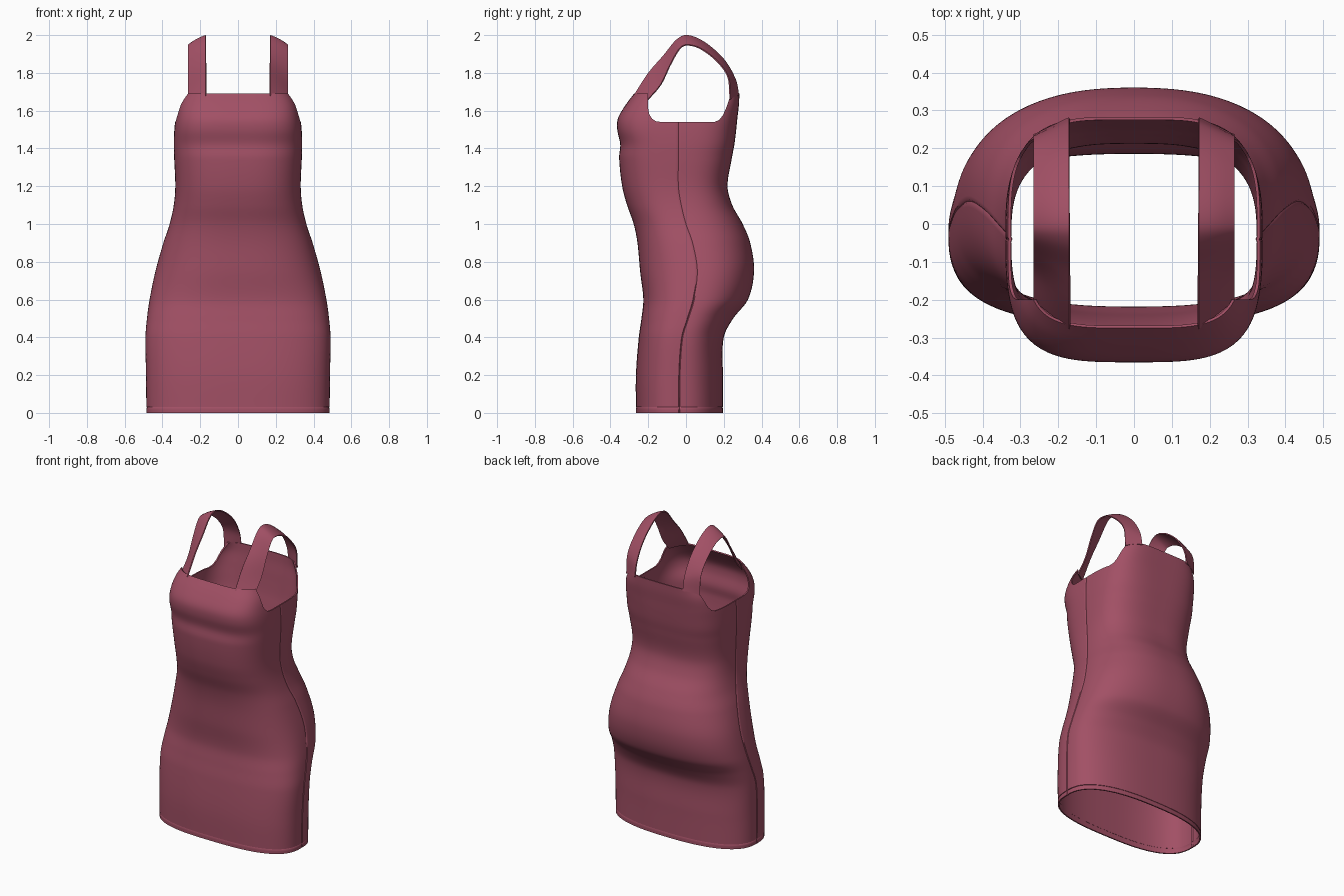
import bpy, bmesh, math

if "Cube" in bpy.data.objects:
    bpy.data.objects.remove(bpy.data.objects["Cube"])

cloth = bpy.data.materials.new("rose_cloth")
cloth.use_nodes = True
ROSE = (0.36, 0.08, 0.13, 1)
cloth.diffuse_color = ROSE
cloth.node_tree.nodes["Principled BSDF"].inputs["Base Color"].default_value = ROSE

# Body sections: height, half width, front y, back y, side seam y,
# front squareness, back squareness
SECTIONS = [
    (0, .485, -.265, .195, -.035, 2.8, 2.5),
    (.2, .487, -.265, .195, -.035, 2.8, 2.5),
    (.4, .49, -.25, .2, -.02, 2.8, 2.5),
    (.5, .482, -.236, .25, .01, 2.8, 2.4),
    (.6, .468, -.226, .328, .04, 2.7, 2.4),
    (.75, .437, -.243, .36, .06, 2.6, 2.4),
    (.9, .395, -.257, .34, .035, 2.6, 2.4),
    (1, .362, -.277, .3, 0, 2.6, 2.5),
    (1.1, .34, -.312, .245, -.025, 2.7, 2.7),
    (1.2, .332, -.338, .22, -.04, 2.8, 2.9),
    (1.35, .338, -.354, .243, -.04, 3, 3.1),
    (1.42, .34, -.348, .256, -.04, 3.2, 3.3),
    (1.5, .337, -.364, .266, -.04, 3.5, 3.5),
    (1.56, .33, -.36, .272, -.04, 3.6, 3.8),
    (1.63, .313, -.32, .28, -.04, 3.8, 4.2),
    (1.69, .282, -.275, .283, -.04, 4, 4.5),
]


def hermite(keys, t):
    """Smooth interpolation of rows whose first entry is the parameter."""
    last = len(keys) - 1
    i = max(k for k in range(last) if keys[k][0] <= t or k == 0)
    p, q = keys[i], keys[i + 1]
    before, after = keys[max(i - 1, 0)], keys[min(i + 2, last)]
    h = q[0] - p[0]
    s = (t - p[0]) / h
    out = []
    for j in range(1, len(p)):
        m0 = (q[j] - before[j]) / (q[0] - before[0]) * h
        m1 = (after[j] - p[j]) / (after[0] - p[0]) * h
        d = q[j] - p[j]
        out.append(p[j] + s * (m0 + s * (3 * d - 2 * m0 - m1 + s * (m0 + m1 - 2 * d))))
    return out


def body_point(angle, z, groove):
    width, front, back, seam, n_front, n_back = hermite(SECTIONS, z)
    c, s = math.cos(angle), math.sin(angle)
    n = n_back if s > 0 else n_front
    depth = back - seam if s > 0 else seam - front
    r = (abs(c) ** n + abs(s) ** n) ** (-1 / n) * (1 - groove)
    return (width * r * c, seam + depth * r * s, z)


def make_object(name, rows, closed):
    """Skin a grid of points into a mesh object."""
    bm = bmesh.new()
    grid = [[bm.verts.new(p) for p in row] for row in rows]
    for low, high in zip(grid, grid[1:]):
        count = len(low)
        for i in range(count if closed else count - 1):
            j = (i + 1) % count
            bm.faces.new((low[i], low[j], high[j], high[i]))
    mesh = bpy.data.meshes.new(name)
    bm.to_mesh(mesh)
    bm.free()
    mesh.materials.append(cloth)
    obj = bpy.data.objects.new(name, mesh)
    bpy.context.collection.objects.link(obj)
    return obj


def finish(obj):
    """Apply the modifiers and smooth the cloth, keeping its edges sharp."""
    bpy.ops.object.select_all(action="DESELECT")
    obj.select_set(True)
    bpy.context.view_layer.objects.active = obj
    for mod in list(obj.modifiers):
        bpy.ops.object.modifier_apply(modifier=mod.name)
    bpy.ops.object.shade_smooth_by_angle(angle=math.radians(40))


def thicken(obj, thickness):
    mod = obj.modifiers.new("thickness", "SOLIDIFY")
    mod.thickness = thickness
    mod.offset = -1


# Dress body, with shallow grooves for the hem stitch and side seams
TOP, HEM, COLS, ROWS = 1.69, .03, 128, 110
heights = sorted([TOP * i / ROWS for i in range(ROWS + 1)] + [HEM - .005, HEM, HEM + .005])
angles = [math.tau * i / COLS for i in range(COLS)]
for side in (0, math.pi):
    angles += [(side + d) % math.tau for d in (-.015, .015)]
angles.sort()
rows = []
for z in heights:
    row = []
    for a in angles:
        is_seam = abs(math.sin(a)) < .001
        row.append(body_point(a, z, .008 if is_seam or z == HEM else 0))
    rows.append(row)
body = make_object("dress_body", rows, True)
thicken(body, .008)

# Armholes, cut straight through from side to side
ARMHOLE = [(-.2, 1.8), (-.2, 1.61), (-.194, 1.58), (-.18, 1.558), (-.16, 1.544),
           (-.13, 1.54), (.15, 1.54), (.175, 1.55), (.195, 1.575),
           (.215, 1.62), (.235, 1.68), (.235, 1.8)]
bm = bmesh.new()
face = bm.faces.new([bm.verts.new((-1, y, z)) for y, z in ARMHOLE])
ext = bmesh.ops.extrude_face_region(bm, geom=[face])
bmesh.ops.translate(bm, vec=(2, 0, 0),
                    verts=[v for v in ext["geom"] if isinstance(v, bmesh.types.BMVert)])
bmesh.ops.recalc_face_normals(bm, faces=bm.faces)
mesh = bpy.data.meshes.new("armhole_cutter")
bm.to_mesh(mesh)
bm.free()
cutter = bpy.data.objects.new("armhole_cutter", mesh)
cutter.hide_render = True
bpy.context.collection.objects.link(cutter)
cut = body.modifiers.new("armholes", "BOOLEAN")
cut.operation = "DIFFERENCE"
cut.solver = "EXACT"
cut.object = cutter
finish(body)
bpy.data.objects.remove(cutter)

# Straps: ribbons between a high neck edge and a lower shoulder edge
NECK_EDGE = [(-.278, 1.68), (-.2, 1.8), (-.12, 1.893), (-.05, 1.977), (.01, 2),
             (.1, 1.963), (.2, 1.875), (.262, 1.77), (.282, 1.68)]
ARM_EDGE = [(-.203, 1.66), (-.135, 1.74), (-.085, 1.845), (-.035, 1.93), (.01, 1.95),
            (.08, 1.93), (.165, 1.865), (.225, 1.78), (.237, 1.66)]
STEPS = 64
keys = [(i, *n, *a) for i, (n, a) in enumerate(zip(NECK_EDGE, ARM_EDGE))]
for name, side in (("left_strap", 1), ("right_strap", -1)):
    rows = []
    for k in range(STEPS + 1):
        ny, nz, ay, az = hermite(keys, k / STEPS * (len(keys) - 1))
        row = []
        for t in (0, .25, .5, .75, 1):
            lift = .02 * t * (1 - t)
            row.append((side * (.172 + .093 * t), ny + (ay - ny) * t,
                        nz + (az - nz) * t + lift))
        rows.append(row if side < 0 else row[::-1])
    strap = make_object(name, rows, False)
    strap.data.flip_normals()
    bm = bmesh.new()
    bm.from_mesh(strap.data)
    bm.normal_update()
    # Keep the outer side of the ribbon facing up
    if sum(f.normal.z * f.calc_area() for f in bm.faces) < 0:
        bmesh.ops.reverse_faces(bm, faces=bm.faces)
    bm.to_mesh(strap.data)
    bm.free()
    thicken(strap, .007)
    finish(strap)
